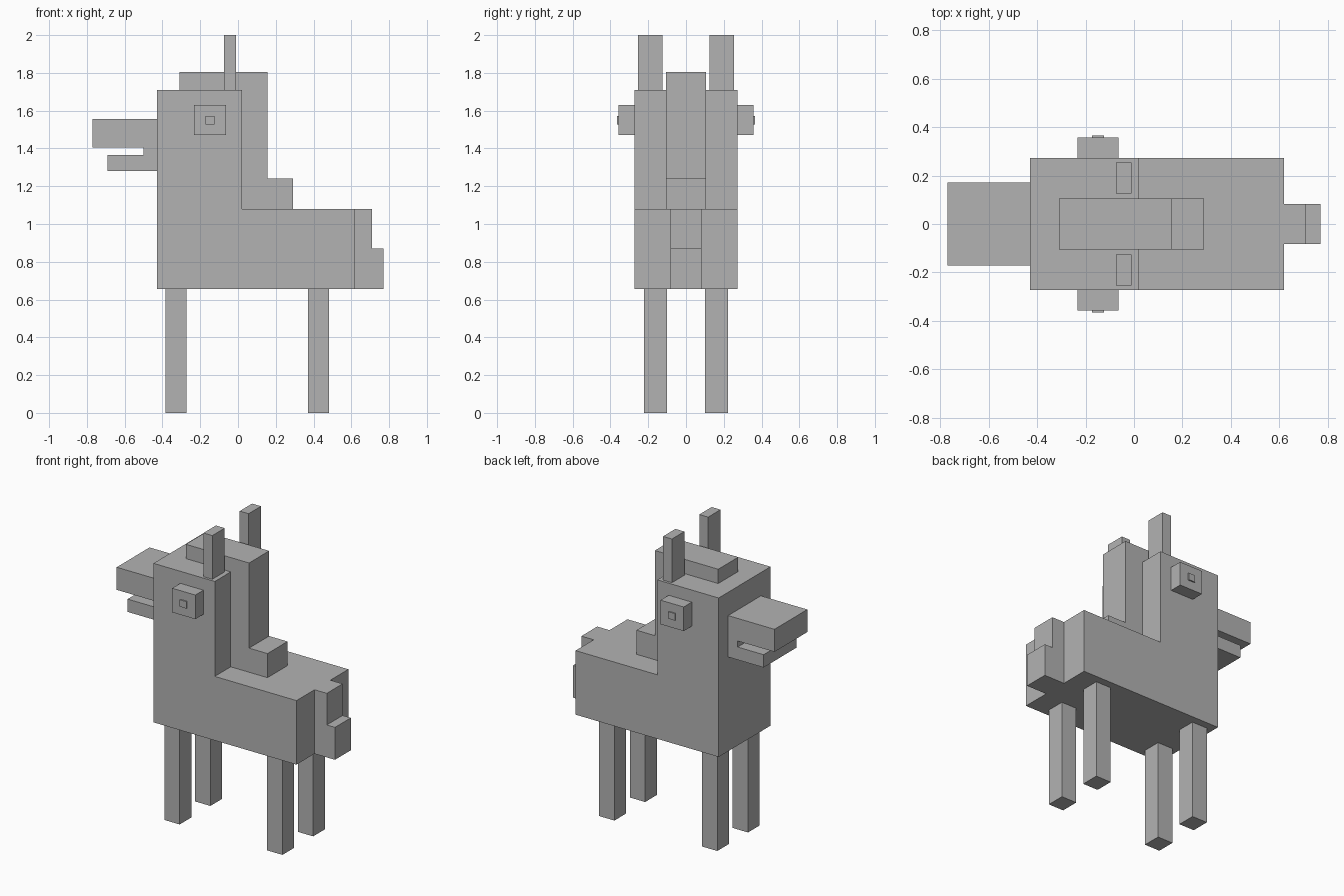
import bpy
import bmesh

default = bpy.data.objects.get("Cube")
if default:
    bpy.data.objects.remove(default, do_unlink=True)

grey = bpy.data.materials.new("plain_grey")
grey.use_nodes = True
colour = (0.45, 0.45, 0.45, 1)
grey.diffuse_color = colour
grey.node_tree.nodes["Principled BSDF"].inputs["Base Color"].default_value = colour


def slab(name, profile, y0, y1):
    """Extrude a side profile of (x, z) points from y0 to y1."""
    bm = bmesh.new()
    face = bm.faces.new([bm.verts.new((x, y0, z)) for x, z in profile])
    grown = bmesh.ops.extrude_face_region(bm, geom=[face])["geom"]
    verts = [v for v in grown if isinstance(v, bmesh.types.BMVert)]
    bmesh.ops.translate(bm, verts=verts, vec=(0, y1 - y0, 0))
    bmesh.ops.recalc_face_normals(bm, faces=bm.faces)
    mesh = bpy.data.meshes.new(name)
    bm.to_mesh(mesh)
    bm.free()
    mesh.materials.append(grey)
    obj = bpy.data.objects.new(name, mesh)
    bpy.context.collection.objects.link(obj)
    return obj


def rect(x0, x1, z0, z1):
    return [(x0, z0), (x1, z0), (x1, z1), (x0, z1)]


def pair(name, profile, inner, outer):
    """Make the same block on both flanks."""
    slab(name + "_near", profile, -outer, -inner)
    slab(name + "_far", profile, inner, outer)


BELLY, BACK, CROWN = 0.655, 1.08, 1.71
NAPE, RUMP, CHEST = 0.02, 0.62, -0.43
FLANK = 0.272

# Body and neck in one stepped block
slab("body", [(CHEST, BELLY), (RUMP, BELLY), (RUMP, BACK), (NAPE, BACK),
              (NAPE, CROWN), (CHEST, CROWN)], -FLANK, FLANK)

# Muzzle with an open mouth
slab("muzzle", [(CHEST, 1.28), (-0.69, 1.28), (-0.69, 1.365), (-0.50, 1.365),
                (-0.50, 1.405), (-0.77, 1.405), (-0.77, 1.555), (CHEST, 1.555)],
     -0.172, 0.172)

# Mane over the head and down the neck
slab("mane", [(-0.31, CROWN), (NAPE, CROWN), (NAPE, BACK), (0.29, BACK),
              (0.29, 1.24), (0.155, 1.24), (0.155, 1.805), (-0.31, 1.805)],
     -0.105, 0.105)

# Stepped tail
slab("tail", [(RUMP, BELLY), (0.77, BELLY), (0.77, 0.87), (0.71, 0.87),
              (0.71, BACK), (RUMP, BACK)], -0.083, 0.083)

# Ears, eyes and pupils
pair("ear", rect(-0.075, -0.01, CROWN, 2.0), 0.125, 0.255)
pair("eye", rect(-0.233, -0.063, 1.47, 1.63), FLANK, 0.357)
pair("pupil", rect(-0.173, -0.124, 1.527, 1.573), 0.357, 0.365)

# Legs
for name, x in (("front_leg", -0.385), ("hind_leg", 0.37)):
    pair(name, rect(x, x + 0.112, 0, BELLY), 0.10, 0.222)
